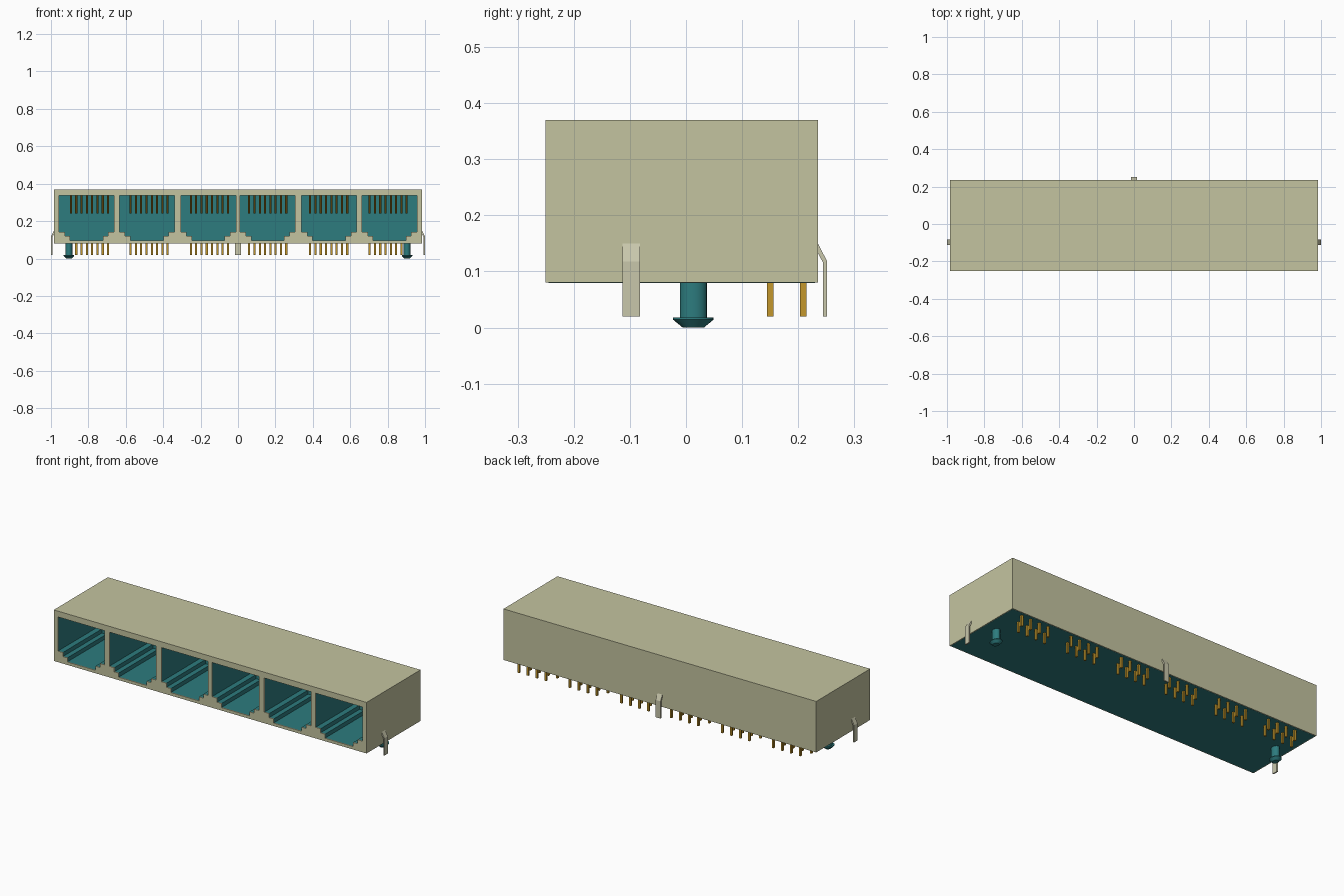
import bpy, bmesh, math
from mathutils import Matrix

cube = bpy.data.objects.get("Cube")
if cube:
    bpy.data.objects.remove(cube, do_unlink=True)


def material(name, rgb):
    m = bpy.data.materials.new(name)
    m.use_nodes = True
    m.diffuse_color = (*rgb, 1)
    m.node_tree.nodes["Principled BSDF"].inputs["Base Color"].default_value = (*rgb, 1)
    return m


TAN = material("tan shell", (0.55, 0.55, 0.35))
METAL = material("pale clip metal", (0.58, 0.57, 0.41))
TEAL = material("teal plastic", (0.026, 0.20, 0.21))
GOLD = material("gold contact", (0.55, 0.31, 0.025))


def finish(name, bm, mat):
    bmesh.ops.recalc_face_normals(bm, faces=bm.faces)
    mesh = bpy.data.meshes.new(name)
    bm.to_mesh(mesh)
    bm.free()
    if mat:
        mesh.materials.append(mat)
    ob = bpy.data.objects.new(name, mesh)
    bpy.context.collection.objects.link(ob)
    return ob


def add_box(bm, x0, x1, y0, y1, z0, z1):
    m = Matrix.Translation(((x0 + x1) / 2, (y0 + y1) / 2, (z0 + z1) / 2)) \
        @ Matrix.Diagonal((x1 - x0, y1 - y0, z1 - z0, 1))
    bmesh.ops.create_cube(bm, size=1, matrix=m)


def box(name, mat, *dims):
    bm = bmesh.new()
    add_box(bm, *dims)
    return finish(name, bm, mat)


def add_prism(bm, points, offset):
    """Extrude a closed outline of 3D points along an offset vector."""
    face = bm.faces.new([bm.verts.new(p) for p in points])
    ext = bmesh.ops.extrude_face_region(bm, geom=[face])
    verts = [g for g in ext["geom"] if isinstance(g, bmesh.types.BMVert)]
    bmesh.ops.translate(bm, vec=offset, verts=verts)


def cut(target, cutters):
    for c in cutters:
        mod = target.modifiers.new("cut", "BOOLEAN")
        mod.operation, mod.solver, mod.object = "DIFFERENCE", "EXACT", c
    dg = bpy.context.evaluated_depsgraph_get()
    mesh = bpy.data.meshes.new_from_object(target.evaluated_get(dg))
    target.modifiers.clear()
    target.data = mesh


# Overall dimensions
HX, Y0, Y1, Z0, Z1 = 0.983, -0.25, 0.235, 0.08, 0.37
WALL = 0.005
PORTS = [-0.81, -0.487, -0.159, 0.159, 0.487, 0.81]
CONTACTS = [-0.794, -0.475, -0.153, 0.159, 0.485, 0.803]
PITCH = 0.0283

# Stepped socket openings, used as cutters
half = [(0.147, 0.337), (0.147, 0.143), (0.116, 0.143), (0.116, 0.12),
        (0.088, 0.12), (0.088, 0.097)]
outline = half + [(-x, z) for x, z in reversed(half)]
bm = bmesh.new()
for cx in PORTS:
    add_prism(bm, [(cx + x, Y0 - 0.05, z) for x, z in outline], (0, 0.40, 0))
port_cutter = finish("port_cutter", bm, None)
core_cutter = box("core_cutter", None, -HX + WALL, HX - WALL, Y0 + WALL, Y1 - WALL,
                  Z0 - 0.1, Z1 - WALL)

# Outer shell and the plastic insert inside it
shell = box("shell", TAN, -HX, HX, Y0, Y1, Z0, Z1)
cut(shell, [core_cutter, port_cutter])
insert = box("insert", TEAL, -HX + WALL, HX - WALL, Y0 + WALL, Y1 - WALL,
             Z0 - 0.0005, Z1 - WALL)
cut(insert, [port_cutter])
for c in (port_cutter, core_cutter):
    bpy.data.objects.remove(c, do_unlink=True)

# Sloping spring contacts in each socket, and solder pins in two staggered rows
springs, pins = bmesh.new(), bmesh.new()
W = 0.0055
for cx in CONTACTS:
    for i in range(8):
        x = cx + (i - 3.5) * PITCH
        add_prism(springs, [(x - W, -0.13, 0.337), (x - W, -0.115, 0.337),
                            (x - W, 0.05, 0.25), (x - W, 0.05, 0.24)], (2 * W, 0, 0))
        y = 0.209 if i % 2 else 0.15
        add_box(pins, x - W, x + W, y - W, y + W, 0.02, Z0 + 0.01)
finish("spring_contacts", springs, GOLD)
finish("solder_pins", pins, GOLD)

# Flared mounting pegs, turned from a profile
PROFILE = [(0, 0), (0.019, 0), (0.036, 0.014), (0.036, 0.018), (0.024, 0.018),
           (0.024, Z0 + 0.005)]
for side, label in ((-1, "right"), (1, "left")):
    bm = bmesh.new()
    vs = [bm.verts.new((r, 0, z)) for r, z in PROFILE]
    es = [bm.edges.new(p) for p in zip(vs, vs[1:])]
    bmesh.ops.spin(bm, geom=vs + es, cent=(0, 0, 0), axis=(0, 0, 1),
                   angle=2 * math.pi, steps=24)
    bmesh.ops.remove_doubles(bm, verts=bm.verts, dist=1e-5)
    bmesh.ops.scale(bm, vec=(0.78, 1, 1), verts=bm.verts)
    bmesh.ops.translate(bm, vec=(side * 0.904, 0.013, 0), verts=bm.verts)
    peg = finish(label + "_peg", bm, TEAL)
    bpy.ops.object.select_all(action="DESELECT")
    peg.select_set(True)
    bpy.context.view_layer.objects.active = peg
    bpy.ops.object.shade_smooth_by_angle(angle=math.radians(35))

# Bent grounding clips: (outward distance from the wall, height)
CLIP = [(-0.002, 0.15), (0.0, 0.15), (0.0165, 0.118), (0.0165, 0.02),
        (0.0095, 0.02), (0.0095, 0.115), (-0.002, 0.137)]
for side, label in ((-1, "right"), (1, "left")):
    bm = bmesh.new()
    add_prism(bm, [(side * (HX + d), -0.113, z) for d, z in CLIP], (0, 0.031, 0))
    finish(label + "_clip", bm, METAL)
bm = bmesh.new()
add_prism(bm, [(-0.016, Y1 + d, z) for d, z in CLIP], (0.031, 0, 0))
finish("back_clip", bm, METAL)
